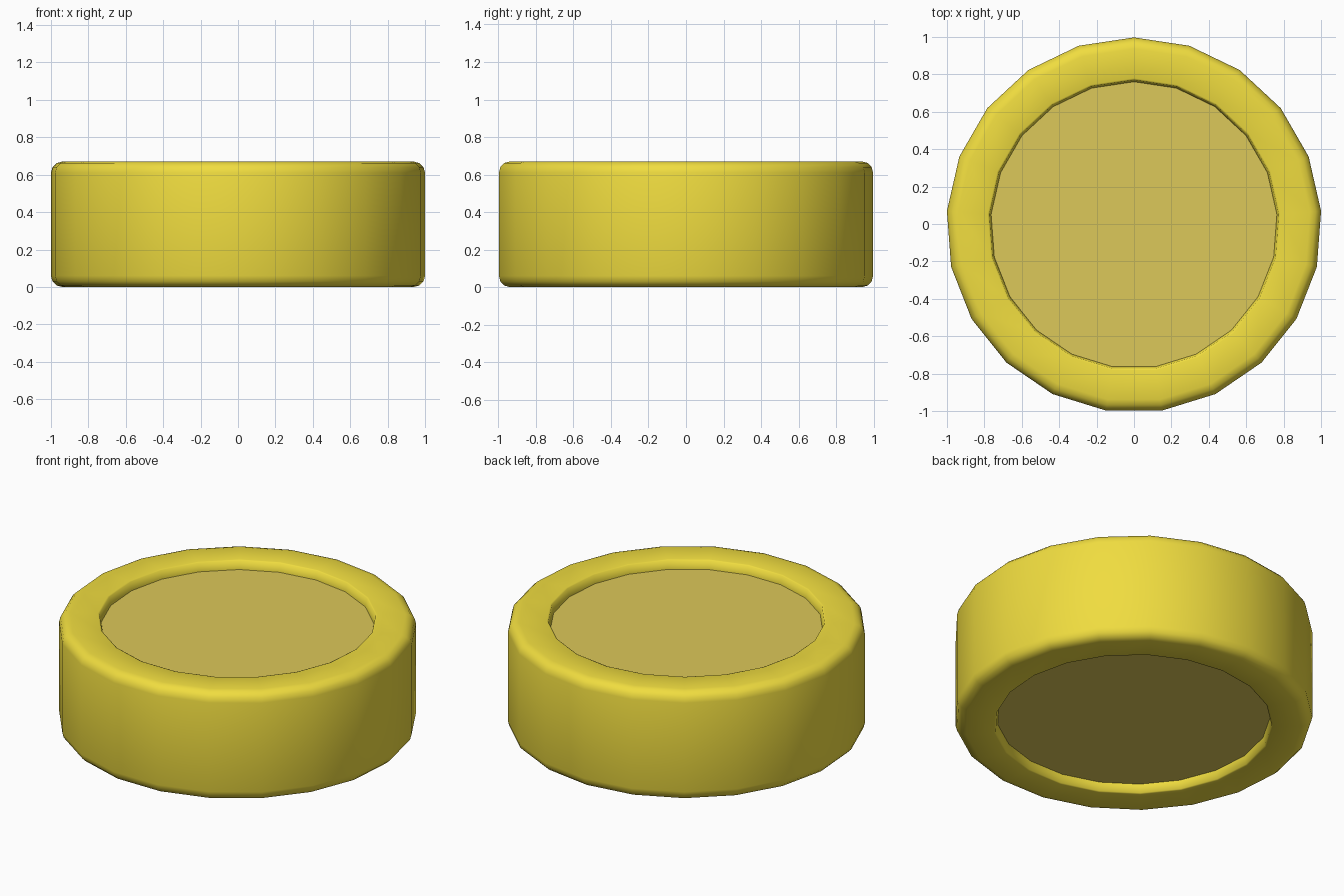
import bpy, math

if "Cube" in bpy.data.objects:
    bpy.data.objects.remove(bpy.data.objects["Cube"])

SIDES = 21
H = 0.67       # overall height
R = 1.003      # outer radius at the corners
CY = -0.0056   # re-centres the odd-sided ring


def material(name, rgb):
    m = bpy.data.materials.new(name)
    m.diffuse_color = (*rgb, 1)
    m.use_nodes = True
    m.node_tree.nodes["Principled BSDF"].inputs["Base Color"].default_value = m.diffuse_color
    return m


def ring_points(r, z):
    return [(r * math.sin(2 * math.pi * i / SIDES),
             r * math.cos(2 * math.pi * i / SIDES) + CY, z) for i in range(SIDES)]


def add_mesh(name, verts, faces, mat):
    me = bpy.data.meshes.new(name)
    me.from_pydata(verts, [], faces)
    me.materials.append(mat)
    ob = bpy.data.objects.new(name, me)
    bpy.context.collection.objects.link(ob)
    return ob


def lathe(name, profile, mat):
    verts = [p for r, z in profile for p in ring_points(r, z)]
    n = len(profile)
    faces = []
    for k in range(n):
        a, b = k * SIDES, (k + 1) % n * SIDES
        for i in range(SIDES):
            j = (i + 1) % SIDES
            faces.append((a + i, b + i, b + j, a + j))
    return add_mesh(name, verts, faces, mat)


# Rim: upper half of the section, mirrored for the lower half
bev = 0.06
upper = [(0.766, H - 0.055), (0.776, H - 0.004), (0.785, H)]
for k in range(4):
    a = math.radians(90 - 30 * k)
    upper.append((R - bev + bev * math.cos(a), H - bev + bev * math.sin(a)))
lower = [(r, H - z) for r, z in reversed(upper)]
rim = lathe("rim", upper + lower, material("rim_yellow", (0.87, 0.72, 0.05)))
rim.data.shade_smooth()

# Recessed faces on both ends
ochre = material("face_ochre", (0.72, 0.58, 0.10))
order = list(range(SIDES))
add_mesh("top_face", ring_points(0.768, H - 0.055), [order[::-1]], ochre)
add_mesh("bottom_face", ring_points(0.768, 0.055), [order], ochre)
